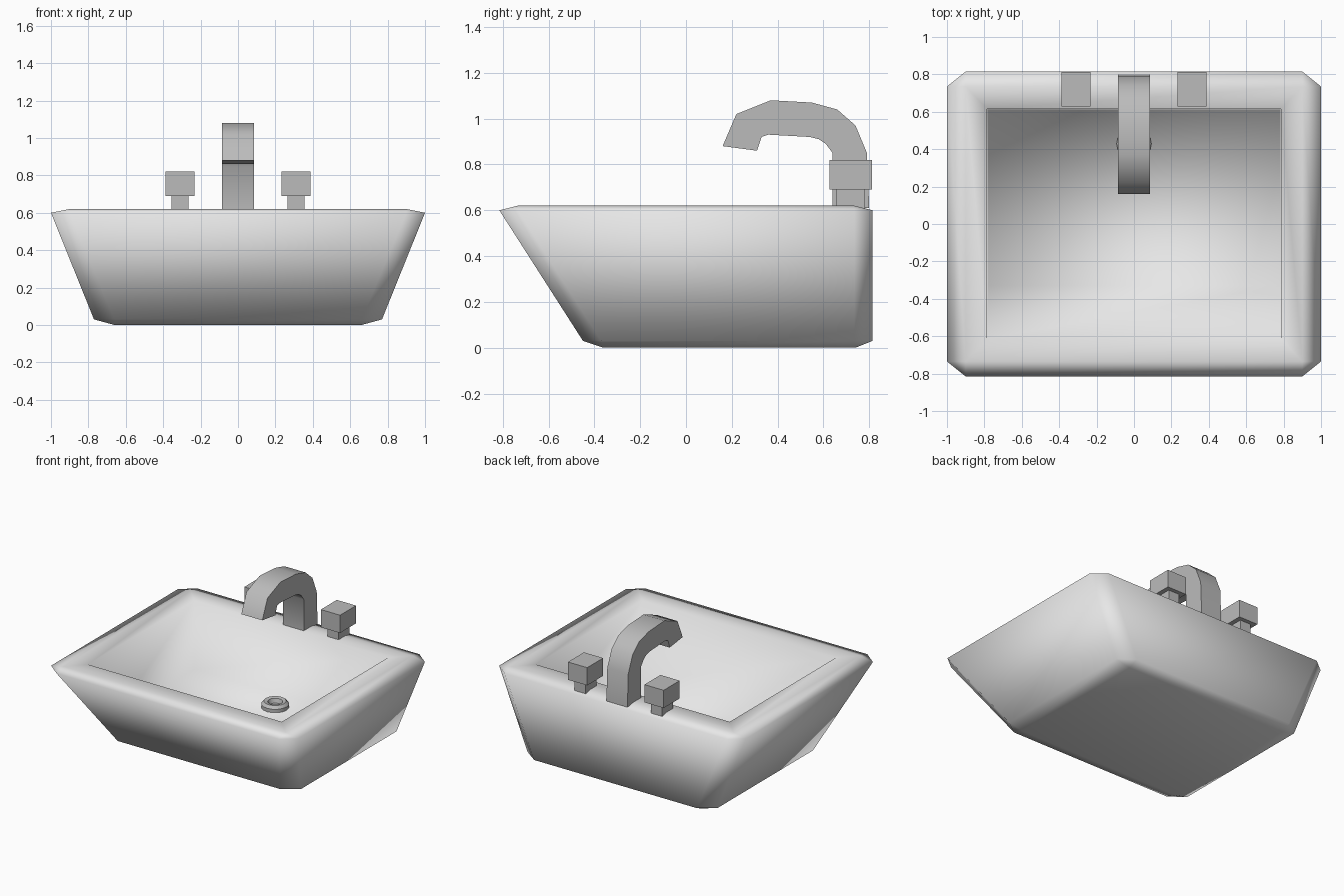
import bpy
import bmesh
from math import radians
from mathutils import Vector

cube = bpy.data.objects.get("Cube")
if cube:
    bpy.data.objects.remove(cube, do_unlink=True)


def material(name, value):
    mat = bpy.data.materials.new(name)
    mat.use_nodes = True
    color = (value, value, value, 1)
    mat.diffuse_color = color
    mat.node_tree.nodes["Principled BSDF"].inputs["Base Color"].default_value = color
    return mat


ceramic = material("ceramic_white", 0.8)
metal = material("tap_grey", 0.5)


def finish(bm, name, mat, angle=None):
    bmesh.ops.recalc_face_normals(bm, faces=bm.faces)
    mesh = bpy.data.meshes.new(name)
    bm.to_mesh(mesh)
    bm.free()
    mesh.materials.append(mat)
    obj = bpy.data.objects.new(name, mesh)
    bpy.context.collection.objects.link(obj)
    if angle:
        bpy.ops.object.select_all(action="DESELECT")
        obj.select_set(True)
        bpy.context.view_layer.objects.active = obj
        bpy.ops.object.shade_smooth_by_angle(angle=radians(angle))
    return obj


def rectangle(bm, x, front, back, z):
    corners = [(-x, front), (x, front), (x, back), (-x, back)]
    return [bm.verts.new((cx, cy, z)) for cx, cy in corners]


def bevelled_corners(bm, x, front, back, z, inset_x, inset_y):
    """Two vertices per corner, ordered (side end, front/back end)."""
    pairs = []
    for sx, y, sy in [(-1, front, 1), (1, front, 1), (1, back, -1), (-1, back, -1)]:
        side = bm.verts.new((sx * x, y + sy * inset_y, z))
        end = bm.verts.new((sx * (x - inset_x), y, z))
        pairs.append((side, end))
    return pairs


# Basin: a tapered block with bevelled corners and a hollow
bm = bmesh.new()
base = rectangle(bm, 0.66, -0.36, 0.74, 0)
low = bevelled_corners(bm, 0.77, -0.45, 0.815, 0.03, 0.11, 0.08)
high = bevelled_corners(bm, 1.0, -0.815, 0.815, 0.6, 0.1, 0.08)
rim = rectangle(bm, 0.9, -0.735, 0.735, 0.62)
mouth = rectangle(bm, 0.785, -0.615, 0.615, 0.62)
floor = rectangle(bm, 0.78, -0.33, 0.61, 0.12)
bm.faces.new(base)
bm.faces.new(floor)
for i in range(4):
    j = (i + 1) % 4
    k = 1 - i % 2  # front and back use the end vertices, sides the side ones
    bm.faces.new((base[i], base[j], low[j][k], low[i][k]))
    bm.faces.new((low[i][k], low[j][k], high[j][k], high[i][k]))
    bm.faces.new((high[i][k], high[j][k], rim[j], rim[i]))
    bm.faces.new((rim[i], rim[j], mouth[j], mouth[i]))
    bm.faces.new((mouth[i], mouth[j], floor[j], floor[i]))
    bm.faces.new((base[i], *low[i]))
    bm.faces.new((rim[i], *high[i]))
    bm.faces.new((*low[i], high[i][1], high[i][0]))
finish(bm, "basin", ceramic, 180)

# Spout: a side profile extruded across x
outer = [(0.8, 0.61), (0.79, 0.85), (0.74, 0.97), (0.66, 1.04), (0.55, 1.07),
         (0.37, 1.08), (0.22, 1.02), (0.16, 0.88)]
inner = [(0.64, 0.61), (0.64, 0.85), (0.61, 0.89), (0.58, 0.91), (0.54, 0.92),
         (0.36, 0.93), (0.33, 0.92), (0.31, 0.86)]
bm = bmesh.new()
half = 0.085
rows = [[bm.verts.new((x, y, z)) for (y, z), x in
         ((a, -half), (a, half), (b, half), (b, -half))] for a, b in zip(outer, inner)]
for r, s in zip(rows, rows[1:]):
    for i in range(4):
        j = (i + 1) % 4
        bm.faces.new((r[i], r[j], s[j], s[i]))
bm.faces.new(rows[0])
bm.faces.new(rows[-1])
finish(bm, "spout", metal, 50)


def box(bm, center, size):
    verts = bmesh.ops.create_cube(bm, size=1)["verts"]
    bmesh.ops.scale(bm, vec=size, verts=verts)
    bmesh.ops.translate(bm, vec=center, verts=verts)


# Tap handles: square knob on a narrow stem
for name, x in (("left_handle", 0.31), ("right_handle", -0.31)):
    bm = bmesh.new()
    box(bm, Vector((x, 0.72, 0.755)), (0.156, 0.185, 0.13))
    box(bm, Vector((x, 0.72, 0.65)), (0.09, 0.125, 0.09))
    finish(bm, name, metal)

# Drain: a ring turned around its axis, with a sunken centre
bm = bmesh.new()
profile = [(0.093, 0.11), (0.093, 0.145), (0.075, 0.165), (0.05, 0.16), (0.04, 0.13), (0, 0.13)]
verts = [bm.verts.new((r, 0, z)) for r, z in profile]
edges = [bm.edges.new(pair) for pair in zip(verts, verts[1:])]
bmesh.ops.spin(bm, geom=verts + edges, cent=(0, 0, 0), axis=(0, 0, 1),
               angle=radians(360), steps=16)
bmesh.ops.remove_doubles(bm, verts=bm.verts, dist=0.0005)
bmesh.ops.translate(bm, vec=(0, 0.43, 0), verts=bm.verts)
finish(bm, "drain", metal, 40)
